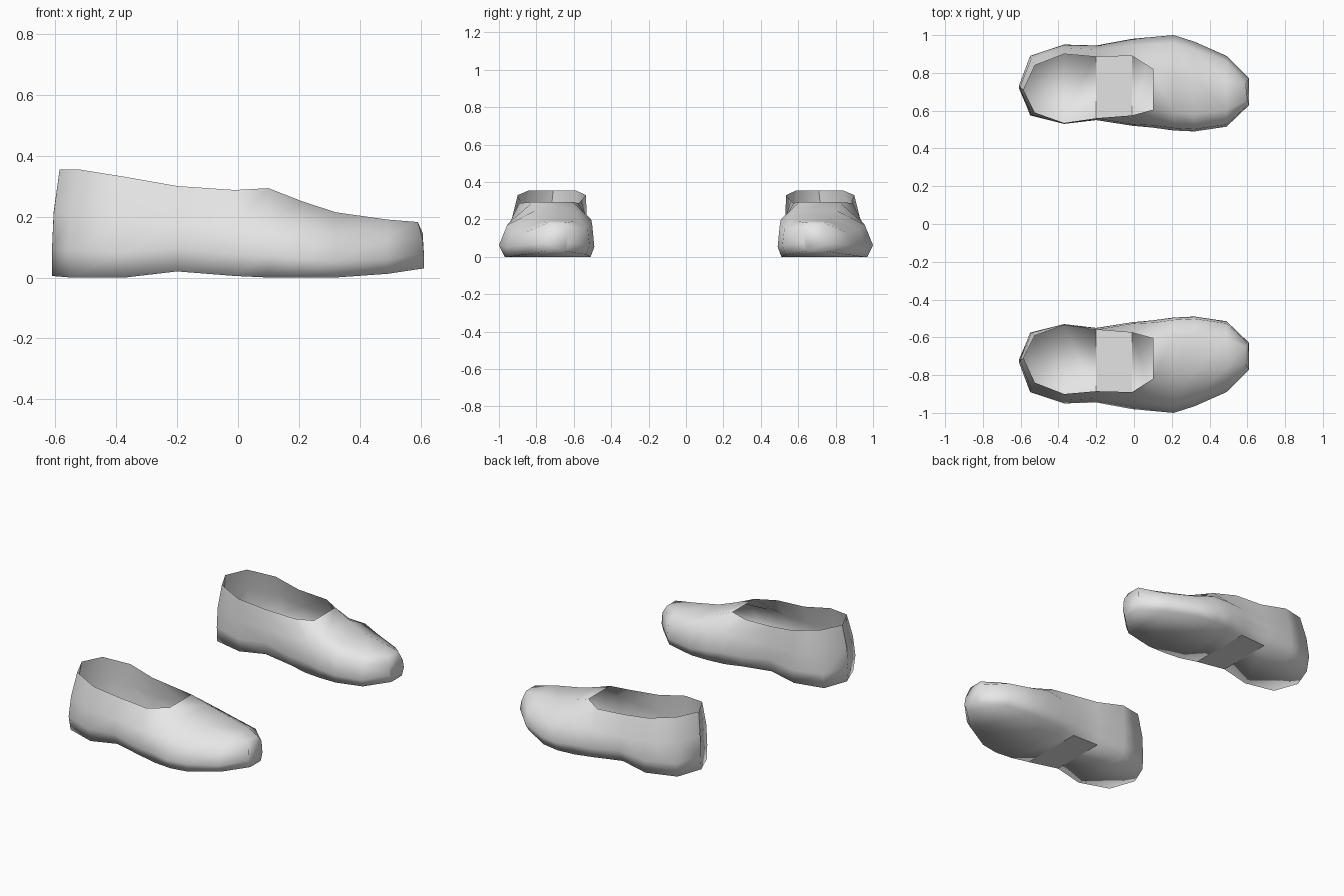
import bpy, bmesh

if "Cube" in bpy.data.objects:
    bpy.data.objects.remove(bpy.data.objects["Cube"])

grey = bpy.data.materials.new("soft_grey")
grey.diffuse_color = (0.8, 0.8, 0.8, 1)
grey.use_nodes = True
grey.node_tree.nodes["Principled BSDF"].inputs["Base Color"].default_value = grey.diffuse_color

# Cross-sections from heel to toe:
# x, outer y (sole, widest, top), inner y (sole, widest, top), z (sole, top)
SECTIONS = [
    (-.61, (.72, .73, .71), (.72, .73, .71), (.005, .355)),
    (-.55, (.87, .89, .84), (.58, .575, .59), (0, .355)),
    (-.37, (.93, .95, .90), (.54, .53, .535), (0, .33)),
    (-.20, (.91, .945, .885), (.56, .55, .56), (.02, .30)),
    (-.01, (.94, .98, .89), (.545, .52, .575), (.005, .287)),
    (.10, (.96, .99, .82), (.52, .51, .605), (0, .293)),
    (.21, (.97, 1.0, .80), (.51, .495, .59), (0, .25)),
    (.32, (.95, .965, .78), (.51, .49, .58), (0, .214)),
    (.49, (.86, .89, .76), (.535, .515, .60), (.012, .19)),
    (.61, (.75, .77, .74), (.645, .63, .65), (.03, .182)),
]
VAMP_START = 5      # the opening ends here and the top is closed
ARCH = 3            # flat panel under the arch


def wall(x, lean, ys, zs, blend, height):
    """Four points up one side: sole, widest, shoulder, top."""
    sole, wide, top = ys
    low, high = zs
    return [(x, sole, low),
            (x, wide, low + .25 * high),
            (x + .2 * lean, wide + blend * (top - wide), height * high),
            (x + lean, top, high)]


def make_shoe(name, side):
    bm = bmesh.new()
    rings = []
    for i, (x, outer, inner, zs) in enumerate(SECTIONS):
        # heel leans forward, toe leans back
        lean = .025 if i < 2 else -.02 if i == len(SECTIONS) - 1 else 0
        front = i > VAMP_START
        a = wall(x, lean, outer, zs, .22 if i >= VAMP_START else .35, .68 if front else .6)
        b = wall(x, lean, inner, zs, .13, .8 if front else .66 if i > ARCH else .6)
        rings.append([bm.verts.new((px, py * side, pz)) for px, py, pz in a + b[::-1]])

    # walls, vamp and sole
    for i, (a, b) in enumerate(zip(rings, rings[1:])):
        for k in range(8):
            if k == 3 and i < VAMP_START:
                continue
            n = (k + 1) % 8
            f = bm.faces.new((a[k], a[n], b[n], b[k]))
            f.smooth = not (k == 7 and i == ARCH)
    # toe cap
    bm.faces.new(rings[-1]).smooth = True

    # close the heel seam
    bmesh.ops.remove_doubles(bm, verts=bm.verts, dist=.003)
    bmesh.ops.recalc_face_normals(bm, faces=bm.faces)

    mesh = bpy.data.meshes.new(name)
    bm.to_mesh(mesh)
    bm.free()
    mesh.materials.append(grey)
    obj = bpy.data.objects.new(name, mesh)
    bpy.context.collection.objects.link(obj)


make_shoe("left_shoe", 1)
make_shoe("right_shoe", -1)
